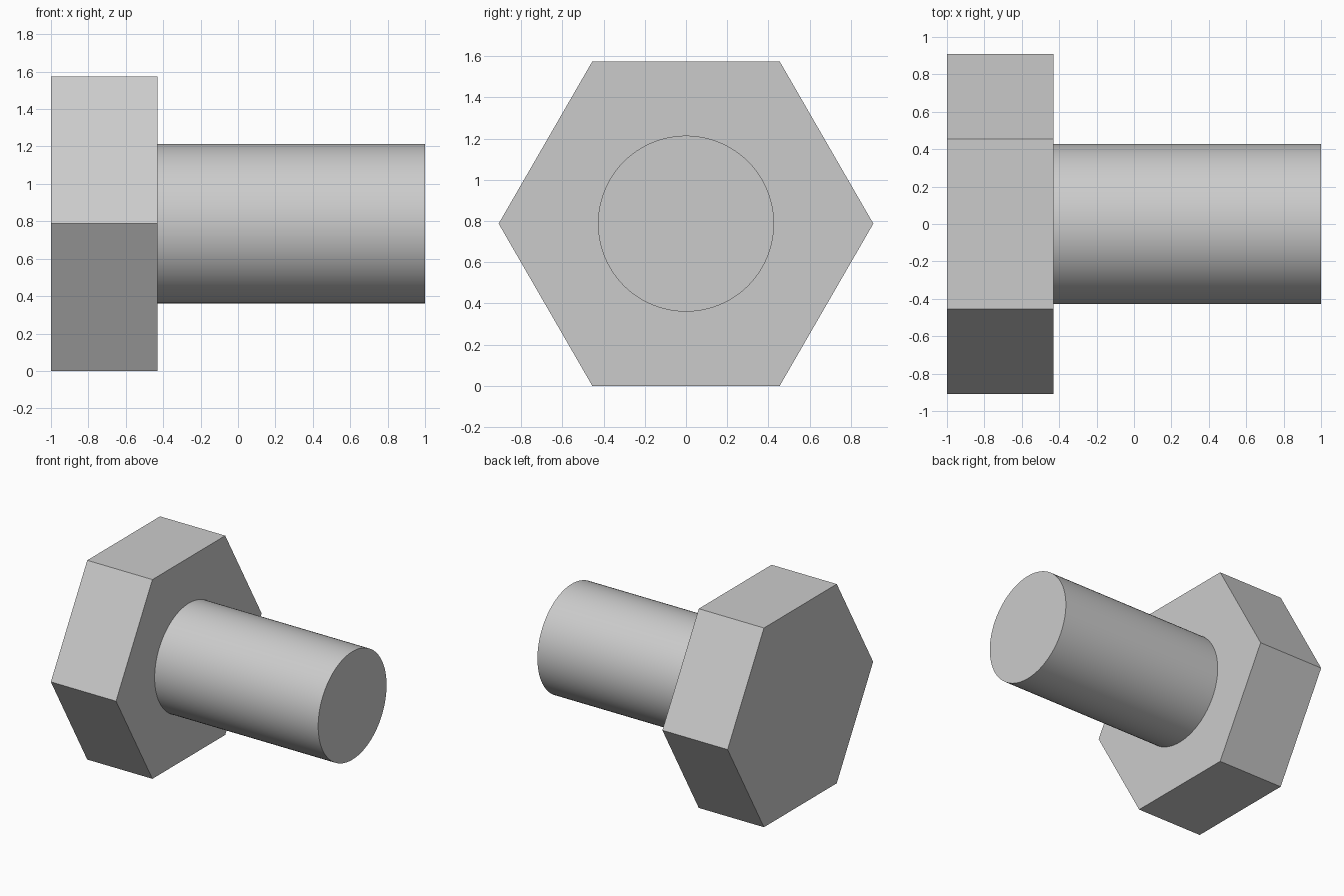
import bpy
import math

cube = bpy.data.objects.get("Cube")
if cube:
    bpy.data.objects.remove(cube, do_unlink=True)

HEAD_RADIUS = 0.909                                       # corner to axis
AXIS_Z = HEAD_RADIUS * math.cos(math.radians(30))         # head rests on a flat

# Plain grey metal
steel = bpy.data.materials.new("grey_steel")
steel.use_nodes = True
colour = (0.6, 0.6, 0.6, 1)
steel.diffuse_color = colour
steel.node_tree.nodes["Principled BSDF"].inputs["Base Color"].default_value = colour


def prism_along_x(name, sides, radius, x_start, x_end):
    """Closed prism lying along the x axis, with corners on +y and -y."""
    bpy.ops.mesh.primitive_cylinder_add(
        vertices=sides, radius=radius, depth=x_end - x_start,
        location=((x_start + x_end) / 2, 0, AXIS_Z),
        rotation=(0, math.pi / 2, 0))
    part = bpy.context.object
    part.name = part.data.name = name
    part.data.materials.append(steel)
    return part


# Hexagonal head
prism_along_x("bolt_head", 6, HEAD_RADIUS, -1, -0.43)

# Round shank, seated slightly inside the head
prism_along_x("bolt_shank", 96, 0.427, -0.44, 1)
bpy.ops.object.shade_smooth_by_angle(angle=math.radians(30))
